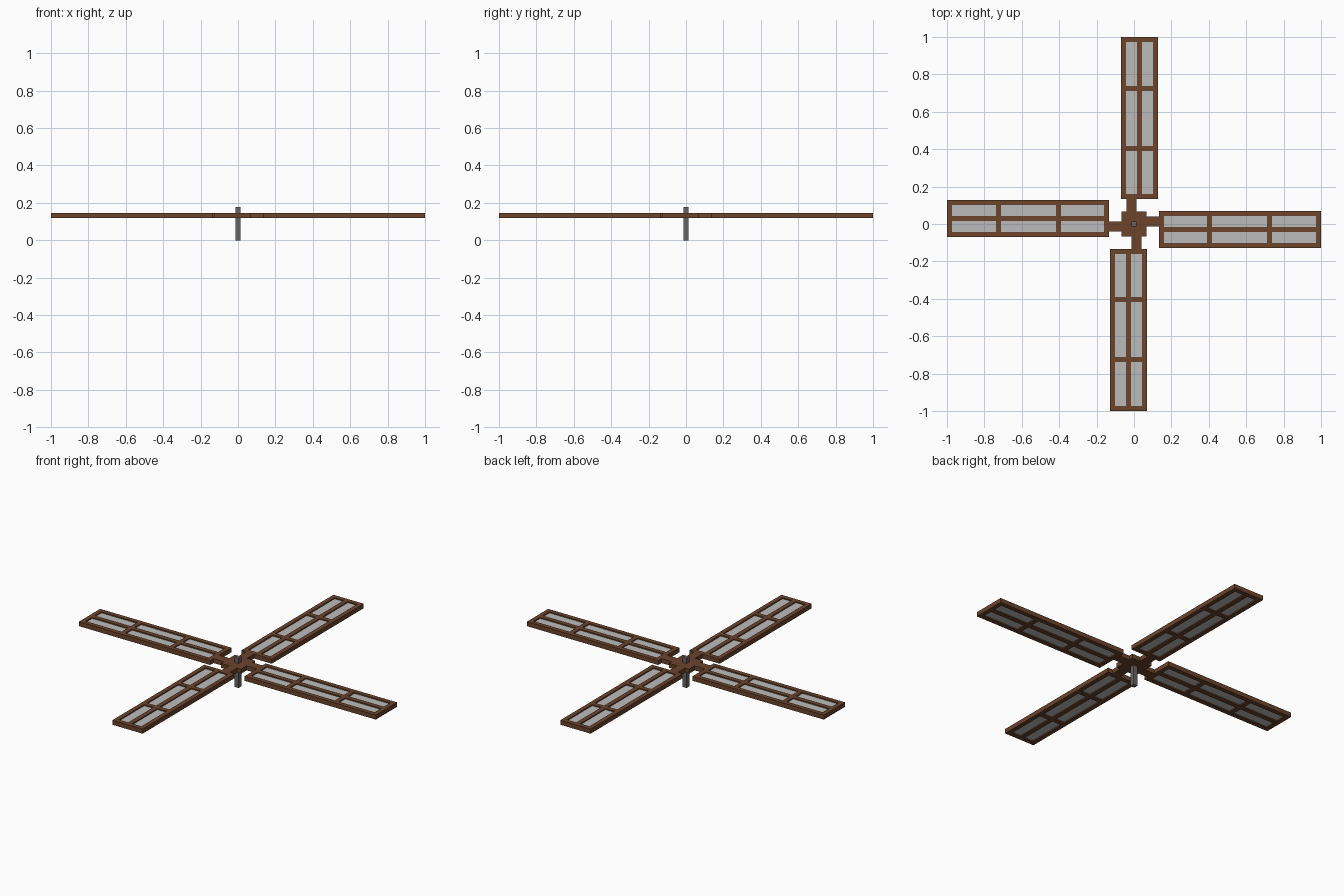
import bpy, bmesh, math
from mathutils import Matrix, Vector

if "Cube" in bpy.data.objects:
    bpy.data.objects.remove(bpy.data.objects["Cube"])

U = 1 / 75          # modelling unit: every part sits on this grid
Z0, Z1 = 9, 11      # underside and top of the wooden frame


def material(name, rgb):
    m = bpy.data.materials.new(name)
    m.diffuse_color = (*rgb, 1)
    m.use_nodes = True
    m.node_tree.nodes["Principled BSDF"].inputs["Base Color"].default_value = m.diffuse_color
    return m


wood = material("brown_wood", (0.15, 0.056, 0.024))
cloth = material("pale_cloth", (0.5, 0.5, 0.5))
metal = material("dark_metal", (0.13, 0.13, 0.13))


def boxes(name, specs, mat, angle=0.0):
    """One object from (x0, x1, y0, y1, z0, z1) boxes, turned about z."""
    bm = bmesh.new()
    for x0, x1, y0, y1, z0, z1 in specs:
        size = Matrix.Diagonal((x1 - x0, y1 - y0, z1 - z0, 1))
        mid = Matrix.Translation(Vector((x0 + x1, y0 + y1, z0 + z1)) / 2)
        bmesh.ops.create_cube(bm, size=1, matrix=mid @ size)
    bm.transform(Matrix.Rotation(angle, 4, 'Z') @ Matrix.Scale(U, 4))
    me = bpy.data.meshes.new(name)
    bm.to_mesh(me)
    bm.free()
    me.materials.append(mat)
    ob = bpy.data.objects.new(name, me)
    bpy.context.collection.objects.link(ob)
    return ob


# Central axle and square hub
boxes("axle", [(-1, 1, -1, 1, 0, 13.3)], metal)
boxes("hub", [(-5, 5, -5, 5, Z0, Z1)], wood)

# Blade frame: long rails, then cross bars fitted between them
rails = [(10, 75, y, y + 2, Z0, Z1) for y in (-9.7, -3.2, 3.3)]
bars = [(x, x + 2, y, y + 4.5, Z0, Z1)
        for x in (10, 29.3, 53.3, 73) for y in (-7.7, -1.2)]
# Cloth panels in the six openings
panels = [(x0, x1, y, y + 4.5, 9.5, 10.5)
          for x0, x1 in ((12, 29.3), (31.3, 53.3), (55.3, 73)) for y in (-7.7, -1.2)]

# Four blades around the hub
for i in range(4):
    a = i * math.pi / 2
    boxes(f"blade_arm_{i + 1}", [(5, 10, -1, 3, Z0, Z1)], wood, a)
    boxes(f"blade_frame_{i + 1}", rails + bars, wood, a)
    boxes(f"blade_cloth_{i + 1}", panels, cloth, a)
